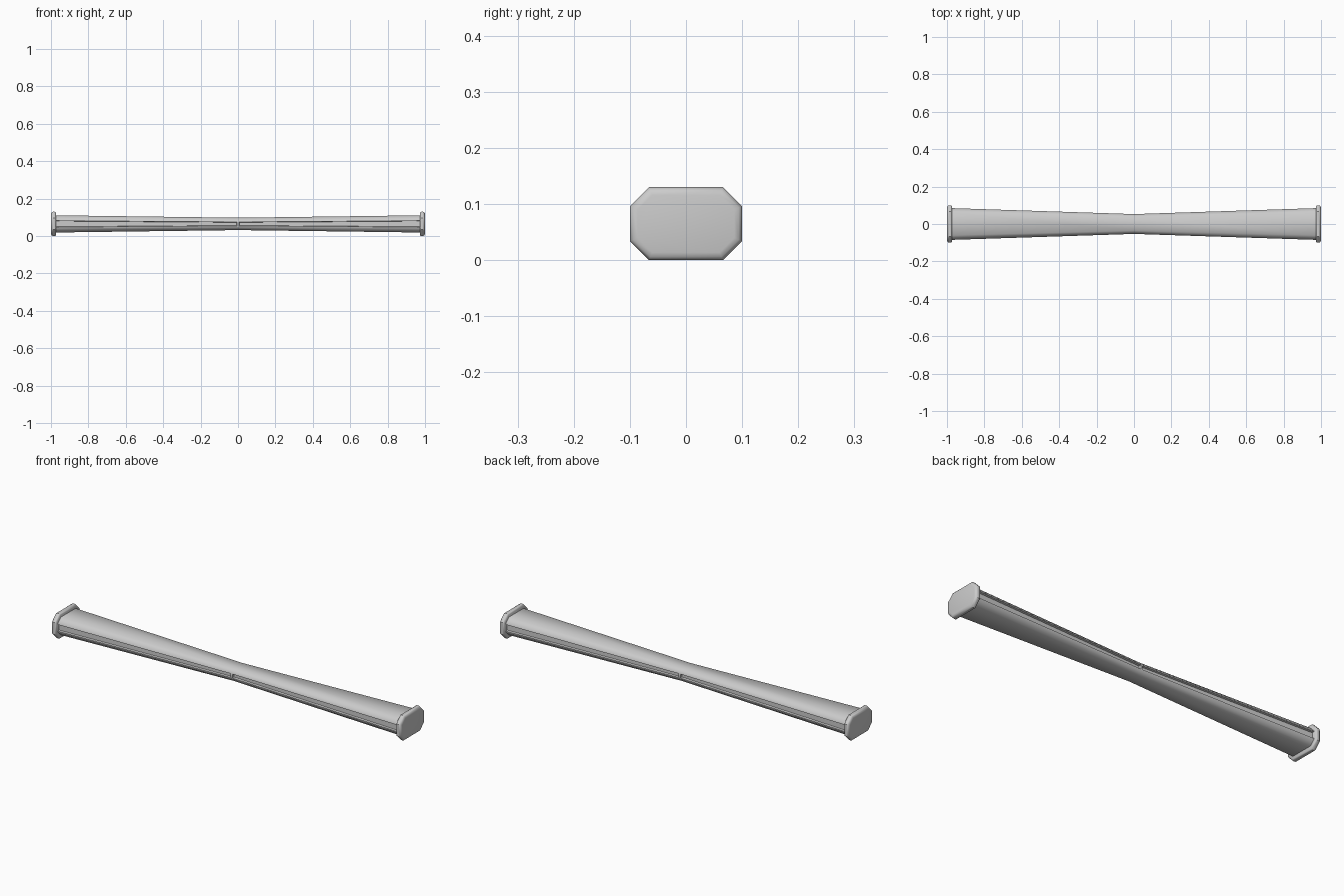
import bpy, bmesh

if "Cube" in bpy.data.objects:
    bpy.data.objects.remove(bpy.data.objects["Cube"])

ZC = 0.065  # height of the bar's long axis


def octagon(x, hy, hz, c):
    """Chamfered rectangle in the YZ plane."""
    pts = [(hy, -hz + c), (hy, hz - c), (hy - c, hz), (-hy + c, hz),
           (-hy, hz - c), (-hy, -hz + c), (-hy + c, -hz), (hy - c, -hz)]
    return [(x, y, z + ZC) for y, z in pts]


def loft(bm, sections):
    """Skin octagon sections, returning side-wall faces of the +-Y flats."""
    rings = [[bm.verts.new(p) for p in octagon(*s)] for s in sections]
    flats = []
    for a, b in zip(rings, rings[1:]):
        for i in range(8):
            j = (i + 1) % 8
            f = bm.faces.new((a[i], a[j], b[j], b[i]))
            if i in (0, 4):
                flats.append(f)
    bm.faces.new(rings[0])
    bm.faces.new(rings[-1])
    bmesh.ops.recalc_face_normals(bm, faces=bm.faces)
    return flats


def finish(bm, name, angle):
    me = bpy.data.meshes.new(name)
    bm.to_mesh(me)
    bm.free()
    ob = bpy.data.objects.new(name, me)
    bpy.context.collection.objects.link(ob)
    bpy.ops.object.select_all(action='DESELECT')
    ob.select_set(True)
    bpy.context.view_layer.objects.active = ob
    bpy.ops.object.shade_smooth_by_angle(angle=angle)
    return ob


# Bar, waisted in the middle, with a long recess in each side of each half
bm = bmesh.new()
END = (0.085, 0.046, 0.024)
flats = loft(bm, [(-0.98, *END), (0, 0.053, 0.033, 0.018), (0.98, *END)])
bmesh.ops.inset_individual(bm, faces=flats, thickness=0.007, depth=0)
bmesh.ops.inset_individual(bm, faces=flats, thickness=0.003, depth=-0.01)
finish(bm, "waisted_bar", 0.9)

# Octagonal end caps with softened rims
for side, s in (("left", -1), ("right", 1)):
    bm = bmesh.new()
    loft(bm, [(s * x, 0.1 - d, 0.065 - d, 0.034 - d * 0.59) for x, d in
              ((0.972, 0.007), (0.975, 0.002), (0.98, 0), (0.988, 0),
               (0.994, 0.002), (0.998, 0.006), (1.0, 0.014))])
    finish(bm, side + "_end_cap", 0.7)
